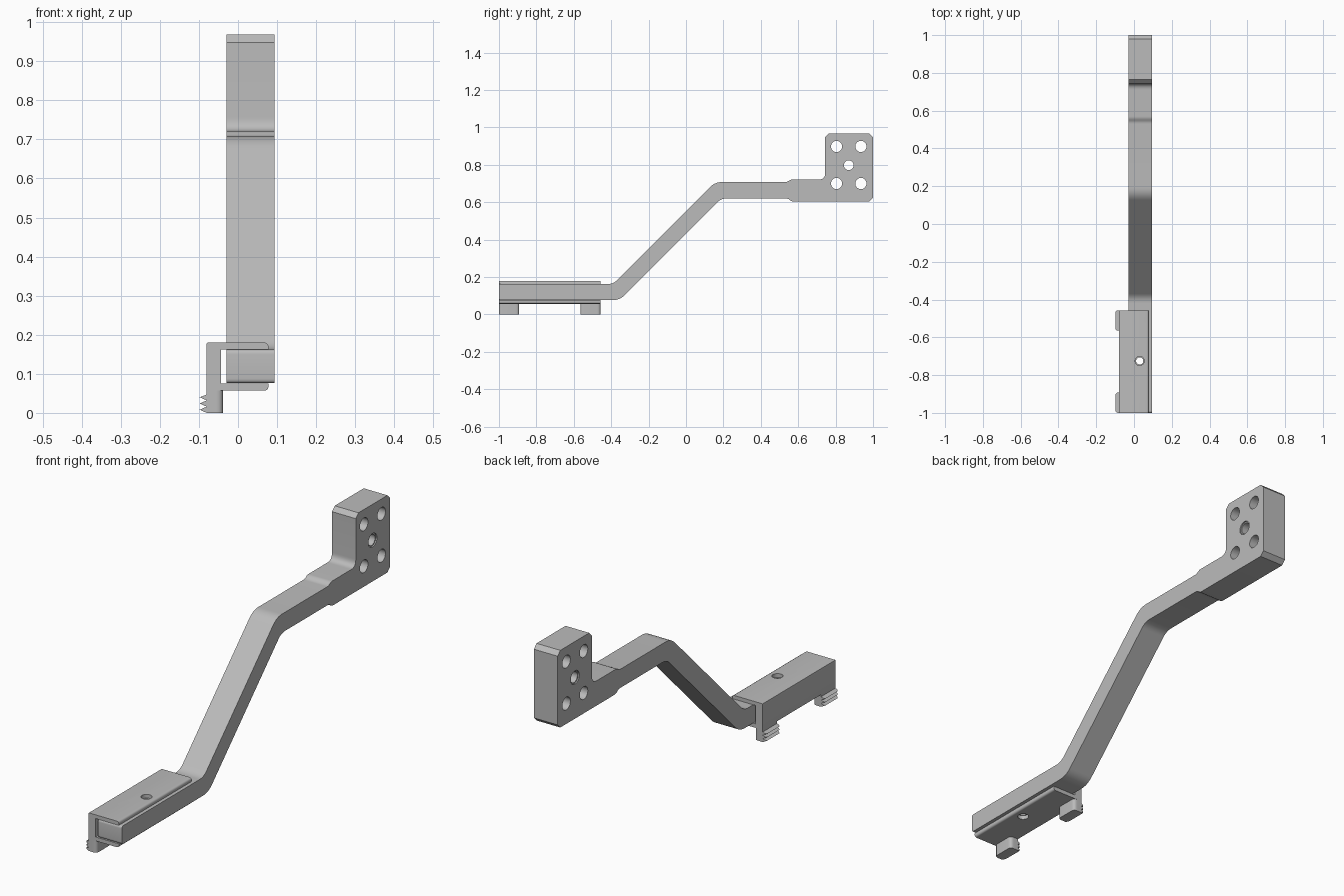
import bpy, bmesh, math
from mathutils import Vector

cube = bpy.data.objects.get("Cube")
if cube:
    bpy.data.objects.remove(cube, do_unlink=True)

metal = bpy.data.materials.new("plain grey")
metal.use_nodes = True
GREY = (0.5, 0.5, 0.5, 1)
metal.diffuse_color = GREY
metal.node_tree.nodes["Principled BSDF"].inputs["Base Color"].default_value = GREY


def rounded(corners):
    """Outline from (u, v, cut length, segments); one segment is a chamfer."""
    out = []
    for i, (u, v, cut, segs) in enumerate(corners):
        p = Vector((u, v))
        if not cut:
            out.append(p)
            continue
        a = p + (Vector(corners[i - 1][:2]) - p).normalized() * cut
        b = p + (Vector(corners[(i + 1) % len(corners)][:2]) - p).normalized() * cut
        for k in range(segs + 1):
            t = k / segs
            out.append(a * (1 - t) ** 2 + p * 2 * t * (1 - t) + b * t * t)
    return out


def prism(name, outline, axis, lo, hi):
    """Extrude a 2D outline along an axis; the outline uses the other two axes."""
    bm = bmesh.new()
    verts = []
    for p in outline:
        co = list(p)
        co.insert(axis, lo)
        verts.append(bm.verts.new(co))
    face = bm.faces.new(verts)
    step = Vector((0, 0, 0))
    step[axis] = hi - lo
    top = bmesh.ops.extrude_face_region(bm, geom=[face])["geom"]
    bmesh.ops.translate(bm, vec=step, verts=[g for g in top if isinstance(g, bmesh.types.BMVert)])
    bmesh.ops.recalc_face_normals(bm, faces=bm.faces)
    mesh = bpy.data.meshes.new(name)
    bm.to_mesh(mesh)
    bm.free()
    mesh.materials.append(metal)
    obj = bpy.data.objects.new(name, mesh)
    bpy.context.collection.objects.link(obj)
    return obj


def circle(u, v, r, n=32):
    return [Vector((u + r * math.cos(math.tau * k / n), v + r * math.sin(math.tau * k / n)))
            for k in range(n)]


def carve(obj, cutter, operation="DIFFERENCE"):
    """Apply a boolean and discard the cutter."""
    mod = obj.modifiers.new("carve", "BOOLEAN")
    mod.operation, mod.object, mod.solver = operation, cutter, "EXACT"
    bpy.ops.object.select_all(action="DESELECT")
    bpy.context.view_layer.objects.active = obj
    obj.select_set(True)
    bpy.ops.object.modifier_apply(modifier=mod.name)
    bpy.data.objects.remove(cutter, do_unlink=True)


def smooth(obj):
    bpy.ops.object.select_all(action="DESELECT")
    bpy.context.view_layer.objects.active = obj
    obj.select_set(True)
    bpy.ops.object.shade_smooth_by_angle(angle=math.radians(25))


# Cranked arm with the mounting head, as one side profile
ARM_X = (-0.03, 0.094)
arm = prism("cranked_arm", rounded([
    (-1, 0.076, 0.012, 5), (-0.355, 0.076, 0.04, 8), (0.188, 0.62, 0.03, 8),
    (0.545, 0.62, 0.01, 3), (0.565, 0.604, 0.01, 3),
    (1, 0.604, 0.02, 1), (1, 0.968, 0.02, 1), (0.744, 0.968, 0.02, 1),
    (0.744, 0.721, 0.035, 8), (0.56, 0.721, 0.01, 3), (0.54, 0.708, 0.01, 3),
    (0.155, 0.708, 0.04, 8), (-0.39, 0.162, 0.03, 8), (-1, 0.162, 0.012, 5),
]), 0, *ARM_X)

# Four corner bolt holes and the countersunk centre hole in the head
for y in (0.805, 0.935):
    for z in (0.7, 0.898):
        carve(arm, prism("hole_cutter", circle(y, z, 0.03), 0, -0.2, 0.2))
carve(arm, prism("hole_cutter", circle(0.87, 0.798, 0.026), 0, -0.2, 0.2))
for x in ARM_X:
    carve(arm, prism("sink_cutter", circle(0.87, 0.798, 0.032), 0, x - 0.006, x + 0.006))

# Channel clip wrapped round the foot of the arm
CLIP_Y = (-1, -0.457)
clip = prism("channel_clip", rounded([
    (-0.08, 0.057, 0, 1), (0.078, 0.057, 0.012, 5), (0.078, 0.0755, 0, 1),
    (-0.043, 0.0755, 0, 1), (-0.043, 0.1625, 0, 1), (0.078, 0.1625, 0, 1),
    (0.078, 0.18, 0.012, 5), (-0.08, 0.18, 0.003, 2),
]), 1, *CLIP_Y)

# Screw hole through the clip and arm
carve(clip, prism("screw_cutter", circle(0.03, -0.725, 0.024), 2, 0, 0.3))
carve(arm, prism("screw_cutter", circle(0.03, -0.725, 0.019), 2, 0, 0.3))

# Toothed feet: serrated profile trimmed to a rounded footprint
teeth = [(-0.08, 0.047)]
for tip in (0.04, 0.024, 0.008):
    teeth += [(-0.098, tip), (-0.08, tip - 0.008)]
serrated = [Vector(p) for p in [(-0.038, 0), (-0.038, 0.06), (-0.08, 0.06)] + teeth]
for name, lo, hi in (("front_foot", CLIP_Y[0], -0.892), ("rear_foot", -0.565, CLIP_Y[1])):
    foot = prism(name, serrated, 1, lo, hi)
    trim = rounded([(-0.099, lo, 0.018, 6), (-0.038, lo, 0.018, 6),
                    (-0.038, hi, 0.018, 6), (-0.099, hi, 0.018, 6)])
    carve(foot, prism("trim", trim, 2, -0.1, 0.2), "INTERSECT")
    smooth(foot)

smooth(arm)
smooth(clip)
